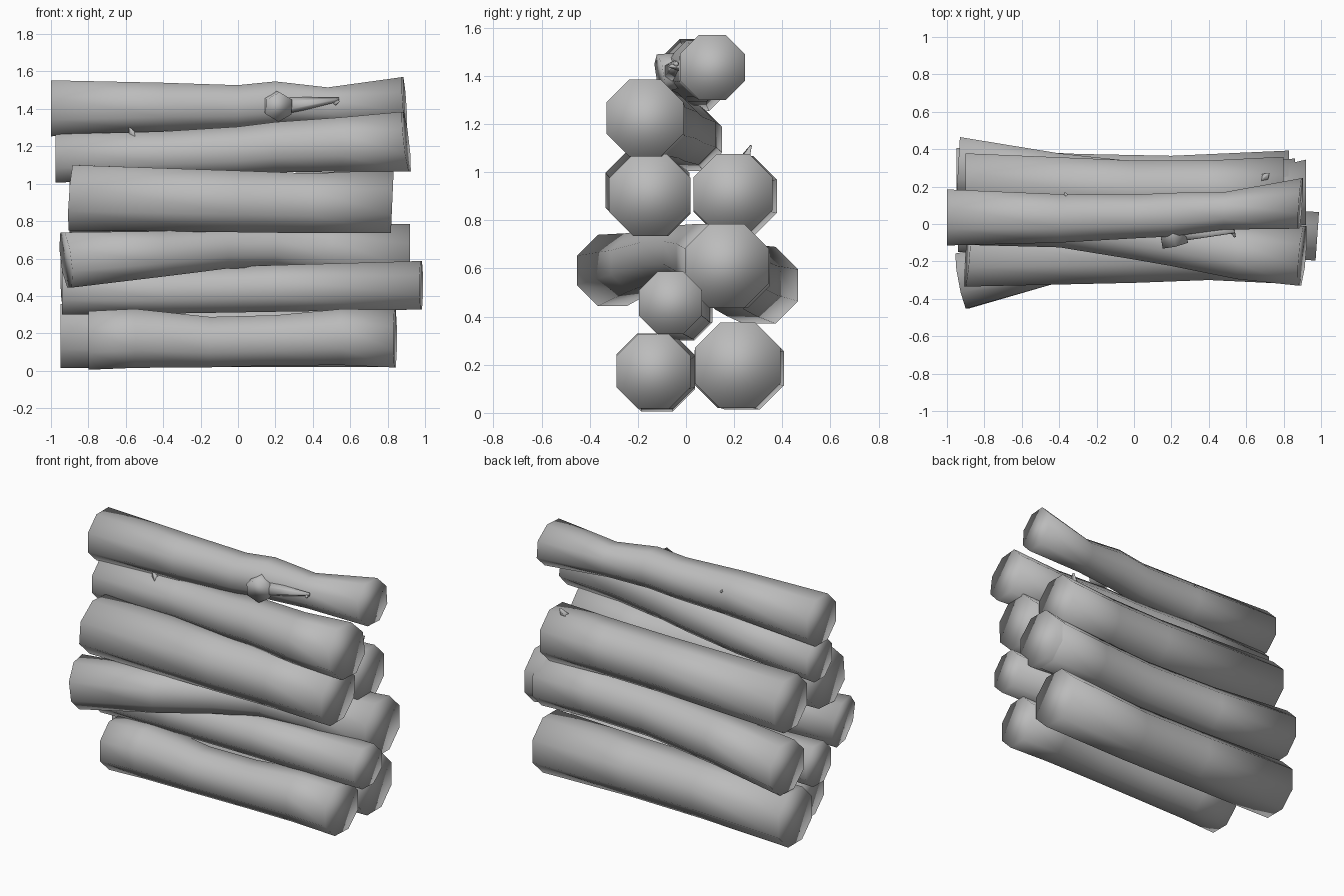
import bpy, bmesh, math
from mathutils import Vector

wood = bpy.data.materials.new("grey wood")
wood.diffuse_color = (0.5, 0.5, 0.5, 1)
SIDES = 8


def finish(name, bm):
    bmesh.ops.recalc_face_normals(bm, faces=bm.faces)
    me = bpy.data.meshes.new(name)
    bm.to_mesh(me)
    bm.free()
    for p in me.polygons:
        p.use_smooth = True
    me.materials.append(wood)
    ob = bpy.data.objects.new(name, me)
    bpy.context.collection.objects.link(ob)
    return ob


def log(name, stations, lean=(0, 0), rake=(0, 0)):
    """Octagonal trunk through (x, y, z, half height) stations.
    lean and rake slant the left and right cuts along y and z."""
    bm = bmesh.new()
    rings = []
    last = len(stations) - 1
    for i, (x, y, z, r) in enumerate(stations):
        end = 0 if i == 0 else 1 if i == last else None
        ty, tz = (0, 0) if end is None else (lean[end], rake[end])
        ring = []
        for k in range(SIDES):
            a = 2 * math.pi * (k + 0.5) / SIDES
            c, s = math.cos(a), math.sin(a)
            ring.append(bm.verts.new((x + ty * c + tz * s, y + 1.08 * r * c, z + 1.08 * r * s)))
        rings.append(ring)
    for a, b in zip(rings, rings[1:]):
        for k in range(SIDES):
            n = (k + 1) % SIDES
            bm.faces.new((a[k], a[n], b[n], b[k]))
    bm.faces.new(rings[0])
    bm.faces.new(rings[-1])
    return finish(name, bm)


def stub(name, base, tip, r1, r2, sides=6):
    """Short broken branch from base to tip."""
    base, tip = Vector(base), Vector(tip)
    d = tip - base
    bm = bmesh.new()
    bmesh.ops.create_cone(bm, cap_ends=True, segments=sides, radius1=r1,
                          radius2=r2, depth=d.length)
    rot = d.to_track_quat('Z', 'Y')
    for v in bm.verts:
        v.co = rot @ v.co + (base + tip) / 2
    return finish(name, bm)


# Bottom pair
log("bottom_front_log", [(-0.80, -0.12, 0.162, 0.157), (-0.55, -0.12, 0.173, 0.158),
                         (-0.15, -0.13, 0.153, 0.135), (0.2, -0.14, 0.162, 0.135),
                         (0.55, -0.14, 0.18, 0.15), (0.84, -0.135, 0.172, 0.155)], (0, 0.01))
log("bottom_back_log", [(-0.95, 0.235, 0.185, 0.172), (-0.3, 0.21, 0.185, 0.165),
                        (0.2, 0.20, 0.185, 0.165), (0.83, 0.215, 0.197, 0.178)])

# Third layer: front log slants back, a low log beneath it, and a back log
log("slanted_log", [(-0.92, -0.305, 0.592, 0.148), (-0.4, -0.19, 0.625, 0.122),
                    (-0.05, -0.08, 0.66, 0.113), (0.2, 0.02, 0.665, 0.115),
                    (0.5, 0.10, 0.645, 0.14), (0.92, 0.17, 0.61, 0.175)], (-0.03, 0), (-0.02, 0))
log("low_middle_log", [(-0.94, -0.02, 0.43, 0.13), (-0.4, -0.02, 0.425, 0.12),
                       (0.2, -0.04, 0.44, 0.125), (0.98, -0.065, 0.457, 0.13)], (0, 0.01))
log("third_layer_back_log", [(-0.94, 0.305, 0.53, 0.16), (-0.4, 0.23, 0.55, 0.148),
                             (0.1, 0.18, 0.575, 0.145), (0.5, 0.18, 0.59, 0.15),
                             (0.86, 0.19, 0.595, 0.16)], (0.01, 0))

# Middle pair
log("middle_front_log", [(-0.89, -0.16, 0.925, 0.175), (0.0, -0.15, 0.905, 0.165),
                         (0.4, -0.14, 0.895, 0.16), (0.825, -0.15, 0.905, 0.17)],
    (0.015, 0), (0.012, 0.008))
log("middle_back_log", [(-0.90, 0.21, 0.90, 0.168), (0.0, 0.185, 0.90, 0.155),
                        (0.4, 0.185, 0.905, 0.155), (0.80, 0.195, 0.91, 0.165)])

# Upper log
log("upper_log", [(-0.975, 0.02, 1.135, 0.13), (-0.4, 0.00, 1.155, 0.125),
                  (0.0, -0.06, 1.175, 0.13), (0.2, -0.09, 1.195, 0.135),
                  (0.55, -0.15, 1.21, 0.145), (0.9, -0.17, 1.225, 0.16)], (0, 0.015), (0, -0.02))

# Top log with knot
log("top_log", [(-1.0, 0.035, 1.403, 0.15), (-0.4, 0.03, 1.41, 0.13),
                (0.0, 0.04, 1.41, 0.117), (0.2, 0.05, 1.43, 0.117),
                (0.48, 0.07, 1.415, 0.1), (0.89, 0.11, 1.435, 0.135)], (0, 0.01), (0, -0.01))
stub("top_knot", (0.19, 0.02, 1.43), (0.22, -0.11, 1.41), 0.07, 0.08)
stub("top_knot_ridge", (0.24, -0.05, 1.415), (0.54, -0.04, 1.45), 0.05, 0.01)

# Small splinters
stub("top_splinter_front", (0.50, 0.02, 1.43), (0.54, -0.07, 1.44), 0.03, 0.005, 4)
stub("top_splinter_back", (-0.35, 0.10, 1.45), (-0.37, 0.17, 1.47), 0.03, 0.004, 4)
stub("upper_splinter", (-0.55, -0.04, 1.23), (-0.58, -0.05, 1.30), 0.04, 0.004, 4)
stub("slanted_splinter", (-0.08, -0.08, 0.72), (-0.11, -0.11, 0.78), 0.03, 0.004, 4)
stub("middle_splinter", (0.68, 0.23, 1.02), (0.72, 0.27, 1.11), 0.04, 0.005, 4)
